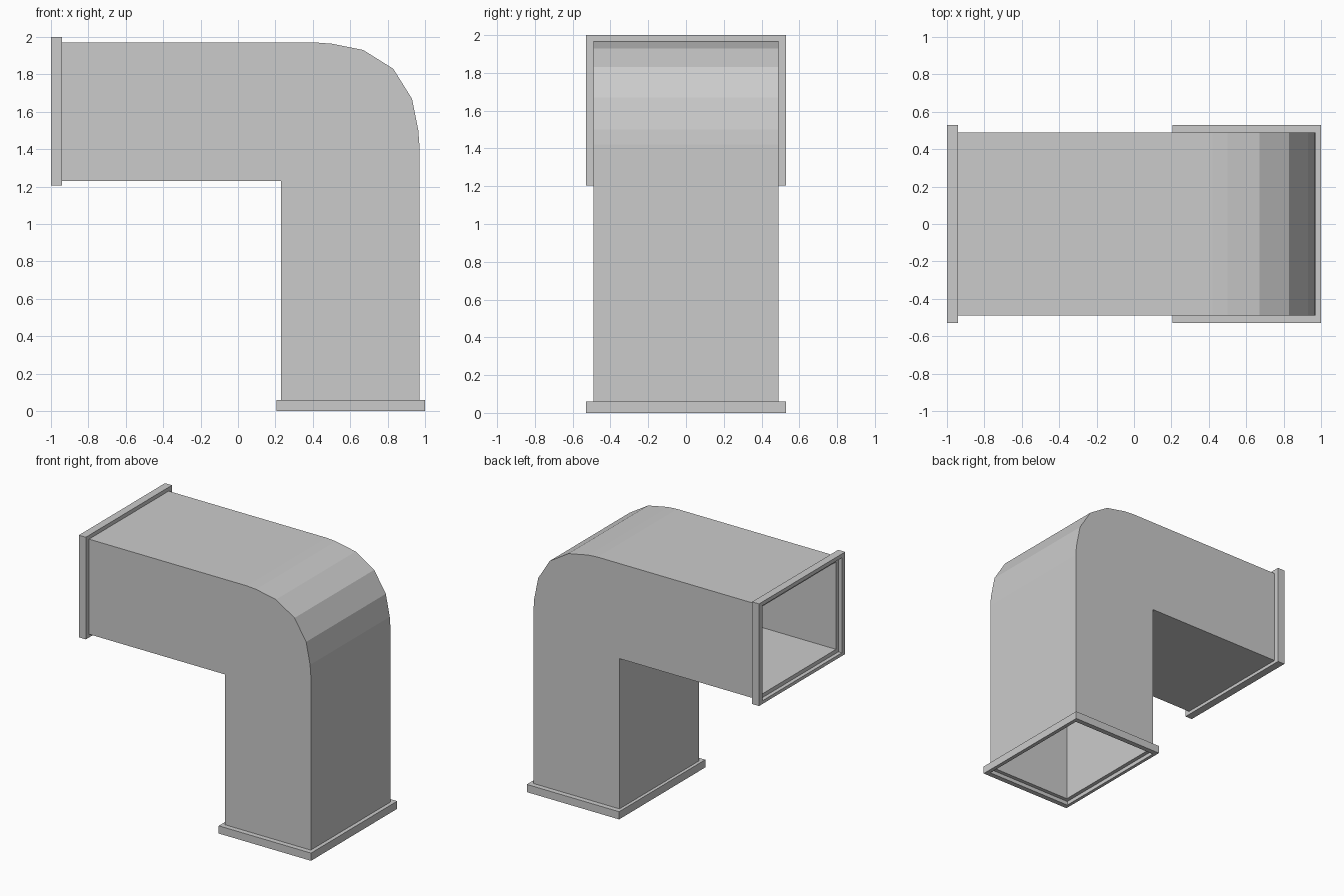
import bpy
import bmesh

cube = bpy.data.objects.get("Cube")
if cube:
    bpy.data.objects.remove(cube, do_unlink=True)

metal = bpy.data.materials.new("light_grey_metal")
metal.use_nodes = True
grey = (0.6, 0.6, 0.6, 1)
metal.diffuse_color = grey
metal.node_tree.nodes["Principled BSDF"].inputs["Base Color"].default_value = grey

WALL = 0.03
HALF_WIDTH = 0.49
LOW, HIGH = 0.23, 0.97      # leg sides in x; the arm uses the same plus one in z
END = 0.03                  # duct ends sit recessed inside the flanges


def finish(bm, name):
    bmesh.ops.recalc_face_normals(bm, faces=bm.faces)
    mesh = bpy.data.meshes.new(name)
    bm.to_mesh(mesh)
    bm.free()
    mesh.materials.append(metal)
    obj = bpy.data.objects.new(name, mesh)
    bpy.context.collection.objects.link(obj)
    return obj


def hollow(name, outer, inner, outer_half, inner_half, open_edges, sides=True):
    """Thick-walled channel: two profiles in xz, swept across y, open at some edges."""
    bm = bmesh.new()
    shells = []
    n = len(outer)
    for points, half in ((outer, outer_half), (inner, inner_half)):
        front, back = [[bm.verts.new((x, s * half, z)) for x, z in points]
                       for s in (-1, 1)]
        shells.append((front, back))
        bm.faces.new(front)
        bm.faces.new(back)
        for i in range(n):
            if i not in open_edges:
                j = (i + 1) % n
                bm.faces.new((front[i], front[j], back[j], back[i]))
    # Rims joining the outer and inner shells round each opening
    for i in open_edges:
        j = (i + 1) % n
        rings = [(f[i], f[j], b[j], b[i]) for f, b in shells]
        for k in range(4):
            m = (k + 1) % 4
            bm.faces.new((rings[0][k], rings[0][m], rings[1][m], rings[1][k]))
    return finish(bm, name)


# Elbow duct: faceted outer bend, sharp inner corner
half_bend = [(0.42, 1.97), (0.5, 1.964), (0.67, 1.93)]
bend = half_bend + [(0.83, 1.83)] + [(z - 1, x + 1) for x, z in reversed(half_bend)]
centre = (0.4, 1.4)
shrink = 1 - WALL / (HIGH - centre[0])
inner_bend = [tuple(c + (p - c) * shrink for p, c in zip(pt, centre)) for pt in bend]


def elbow(arc, inset):
    lo, hi = LOW + inset, HIGH - inset
    return ([(END - 1, hi + 1)] + arc
            + [(hi, END), (lo, END), (lo, lo + 1), (END - 1, lo + 1)])


outline = elbow(bend, 0)
last = len(outline) - 1
hollow("elbow_duct", outline, elbow(inner_bend, WALL),
       HALF_WIDTH, HALF_WIDTH - WALL, (last - 3, last))


# Rectangular flange rings round both openings
def flange(name, place):
    bm = bmesh.new()
    rings = []
    for depth in (0, 0.06):
        for lo, hi, half in ((0.205, 1.0, 0.53), (LOW, HIGH, HALF_WIDTH)):
            corners = ((lo, -half), (hi, -half), (hi, half), (lo, half))
            rings.append([bm.verts.new(place(a, y, depth)) for a, y in corners])
    for p, q in ((0, 1), (2, 3), (0, 2), (1, 3)):
        for k in range(4):
            m = (k + 1) % 4
            bm.faces.new((rings[p][k], rings[p][m], rings[q][m], rings[q][k]))
    return finish(bm, name)


flange("bottom_flange", lambda a, y, d: (a, y, d))
flange("side_flange", lambda a, y, d: (d - 1, y, a + 1))
